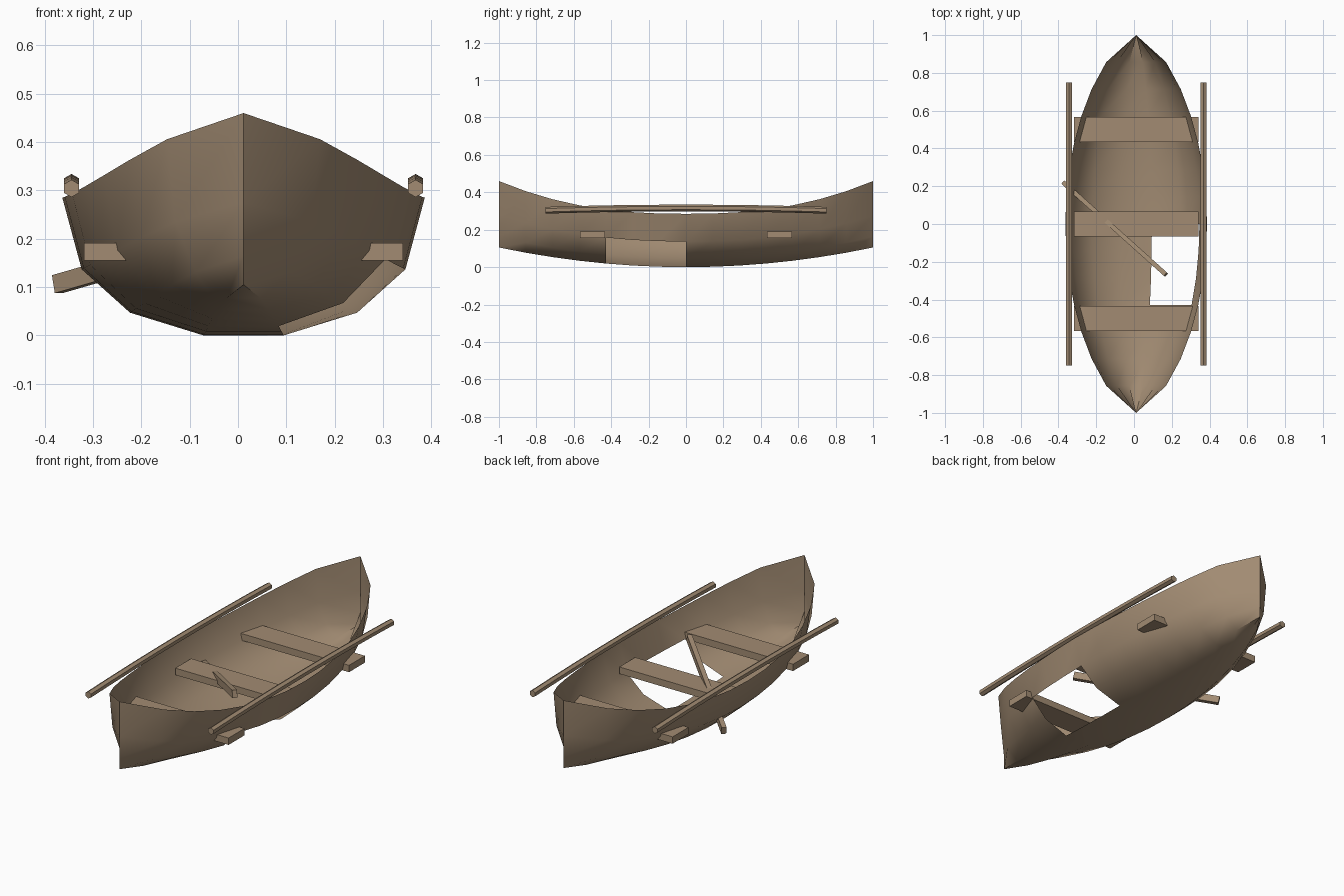
import bpy, bmesh, math
from mathutils import Vector, Matrix

if "Cube" in bpy.data.objects:
    bpy.data.objects.remove(bpy.data.objects["Cube"])

CX = 0.0115  # hull centreline
wood = bpy.data.materials.new("wood")
wood.diffuse_color = (0.36, 0.26, 0.17, 1)
wood.use_nodes = True
wood.node_tree.nodes["Principled BSDF"].inputs["Base Color"].default_value = wood.diffuse_color


def finish(name, bm, smooth=None):
    bmesh.ops.recalc_face_normals(bm, faces=bm.faces)
    mesh = bpy.data.meshes.new(name)
    bm.to_mesh(mesh)
    bm.free()
    ob = bpy.data.objects.new(name, mesh)
    bpy.context.collection.objects.link(ob)
    mesh.materials.append(wood)
    if smooth:
        bpy.ops.object.select_all(action='DESELECT')
        ob.select_set(True)
        bpy.context.view_layer.objects.active = ob
        bpy.ops.object.shade_smooth_by_angle(angle=math.radians(smooth))
    return ob


def box(name, centre, size, rot=Matrix()):
    bm = bmesh.new()
    bmesh.ops.create_cube(bm, size=1, matrix=Matrix.Translation(centre) @ rot @ Matrix.Diagonal((*size, 1)))
    return finish(name, bm)


# Hull: open shell lofted through 15 stations, with a broken-out patch
half = [(0.083, 0), (0.235, 0.165), (0.335, 0.48), (0.375, 1)]
section = [(-x, f) for x, f in reversed(half)] + half
bm = bmesh.new()
rows = []
for i in range(15):
    y = (i - 7) / 7
    t = abs(y)
    w = max(0, 1 - t * t) ** 0.65
    keel, sheer = 0.105 * t ** 2, 0.285 + 0.175 * t ** 2.4
    rows.append([bm.verts.new((CX + x * w, y, keel + f * (sheer - keel))) for x, f in section])
for i in range(14):
    for j in range(7):
        if 4 <= i <= 6 and j in (4, 5):
            continue  # hole in the planking
        a, b = rows[i], rows[i + 1]
        bm.faces.new((a[j], b[j], b[j + 1], a[j + 1]))
bmesh.ops.remove_doubles(bm, verts=bm.verts, dist=1e-4)
finish("hull", bm, 40)

# Bench seats, running slightly through the hull sides
for name, y in (("front_seat", -0.5), ("middle_seat", 0), ("back_seat", 0.5)):
    box(name, (CX, y, 0.173), (0.66, 0.132, 0.036))

# Gunwale rails: slightly arched six-sided poles
for name, side in (("left_rail", -1), ("right_rail", 1)):
    bm = bmesh.new()
    rings = []
    for i in range(9):
        u = -1 + i / 4
        c = Vector((CX + side * 0.356, 0.75 * u, 0.316 - 0.012 * u * u))
        rings.append([bm.verts.new(c + 0.018 * Vector((math.sin(k * math.pi / 3), 0, math.cos(k * math.pi / 3))))
                      for k in range(6)])
    for a, b in zip(rings, rings[1:]):
        for k in range(6):
            bm.faces.new((a[k], a[(k + 1) % 6], b[(k + 1) % 6], b[k]))
    bm.faces.new(rings[0])
    bm.faces.new(rings[-1])
    finish(name, bm)

# Loose plank poking through the hull
p, q = Vector((-0.374, 0.219, 0.106)), Vector((0.169, -0.268, 0.263))
d = q - p
rot = (Matrix.Rotation(math.atan2(d.y, d.x), 4, 'Z')
       @ Matrix.Rotation(-math.atan2(d.z, d.xy.length), 4, 'Y'))
box("loose_plank", (p + q) / 2, (d.length, 0.024, 0.038), rot)
